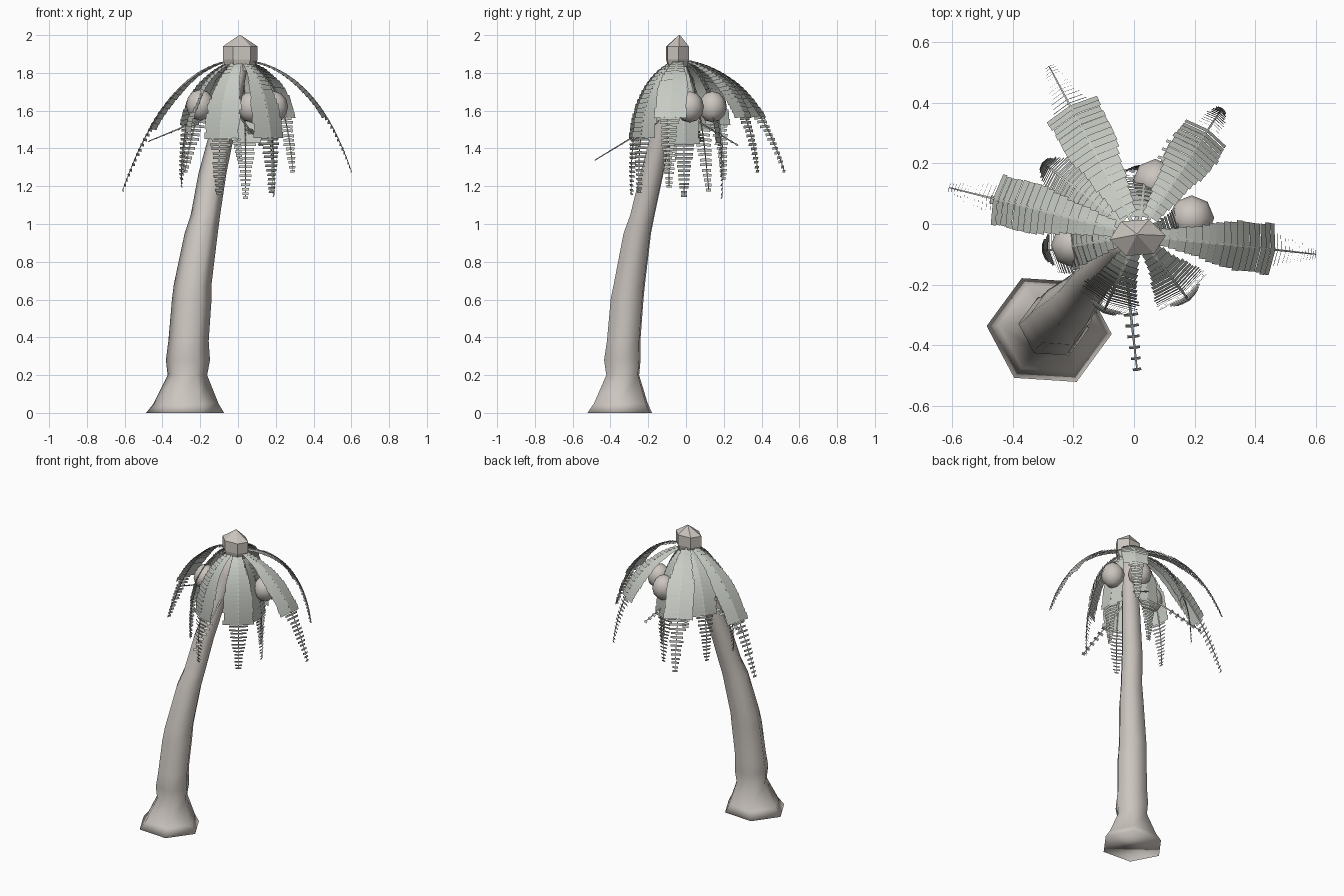
import bpy, bmesh, math, random
from mathutils import Vector

if "Cube" in bpy.data.objects:
    bpy.data.objects.remove(bpy.data.objects["Cube"])

random.seed(4)


def material(name, rgb):
    m = bpy.data.materials.new(name)
    m.diffuse_color = (*rgb, 1)
    m.use_nodes = True
    m.node_tree.nodes["Principled BSDF"].inputs["Base Color"].default_value = m.diffuse_color
    return m


BARK = material("bark", (0.60, 0.56, 0.52))
LEAF = material("leaf", (0.57, 0.60, 0.55))


def finish(name, bm, mat, smooth):
    me = bpy.data.meshes.new(name)
    bm.to_mesh(me)
    bm.free()
    ob = bpy.data.objects.new(name, me)
    bpy.context.collection.objects.link(ob)
    me.materials.append(mat)
    for p in me.polygons:
        p.use_smooth = smooth
    return ob


def tube(bm, rings, sides, phase=0.0):
    """Skin horizontal rings given as (x, y, z, rx, ry)."""
    loops = []
    for x, y, z, rx, ry in rings:
        angles = [phase + math.tau * i / sides for i in range(sides)]
        loops.append([bm.verts.new((x + rx * math.cos(a), y + ry * math.sin(a), z)) for a in angles])
    for a, b in zip(loops, loops[1:]):
        for i in range(sides):
            j = (i + 1) % sides
            bm.faces.new((a[i], a[j], b[j], b[i]))
    bm.faces.new(loops[0][::-1])
    bm.faces.new(loops[-1])


# Leaning six-sided trunk with flared foot
trunk_path = [(-.28, -.35, 0, .207), (-.275, -.345, .05, .172), (-.268, -.335, .2, .105),
              (-.265, -.337, .28, .117), (-.262, -.33, .38, .107), (-.245, -.312, .6, .105),
              (-.24, -.3, .68, .1), (-.195, -.258, .95, .088), (-.172, -.23, 1.05, .078),
              (-.135, -.18, 1.27, .074), (-.08, -.125, 1.5, .066), (-.03, -.075, 1.7, .058),
              (.0, -.05, 1.86, .055)]
bm = bmesh.new()
tube(bm, [(x, y, z, r, r * .92) for x, y, z, r in trunk_path], 6, math.radians(-4))
finish("trunk", bm, BARK, True)

# Faceted bud on top of the trunk
bm = bmesh.new()
tube(bm, [(.01, -.045, 1.81, .065, .05), (.012, -.045, 1.87, .093, .066),
          (.012, -.045, 1.94, .093, .066), (.01, -.035, 2.0, .004, .004)], 6, 0.1)
finish("crown_bud", bm, BARK, False)

# Coconuts under the crown
for i, (x, y, z) in enumerate([(-.2, -.07, 1.63), (.19, .02, 1.62), (.07, .14, 1.62)]):
    bm = bmesh.new()
    bmesh.ops.create_uvsphere(bm, u_segments=8, v_segments=6, radius=.075)
    bmesh.ops.scale(bm, verts=bm.verts, vec=(1, 1, 1.1))
    bmesh.ops.translate(bm, verts=bm.verts, vec=(x, y, z))
    finish(f"coconut_{i + 1}", bm, BARK, True)


def slat(bm, c, along, side, up, half, length):
    """One leaflet strip, gently drooping to both sides of the rib."""
    rows = []
    for k, lift in ((-.5, .004), (.5, -.002)):
        mid = c + along * length * k + up * lift
        edge = -up * half * .18
        rows.append([bm.verts.new(mid + side * half + edge), bm.verts.new(mid),
                     bm.verts.new(mid - side * half + edge)])
    a, b = rows
    for i in (0, 1):
        bm.faces.new((a[i], a[i + 1], b[i + 1], b[i]))


def rib(bm, pts, r0, r1):
    """Thin three-sided stalk through the points."""
    loops = []
    for i, p in enumerate(pts):
        t = (pts[min(i + 1, len(pts) - 1)] - pts[max(i - 1, 0)]).normalized()
        s = t.cross(Vector((0, 0, 1))).normalized()
        u = s.cross(t)
        r = r0 + (r1 - r0) * i / (len(pts) - 1)
        loops.append([bm.verts.new(p + (s * math.cos(a) + u * math.sin(a)) * r)
                      for a in (.5, 2.6, 4.7)])
    for a, b in zip(loops, loops[1:]):
        for i in range(3):
            j = (i + 1) % 3
            bm.faces.new((a[i], a[j], b[j], b[i]))


def frond(name, tip, push, shoulder, width):
    """Arched frond: broad overlapping slats, then a narrow comb-like tip."""
    start, end = Vector((.015, -.035, 1.87)), Vector(tip)
    mid = start.lerp(end, push)
    mid.z = shoulder
    fine = []
    for i in range(201):
        t = i / 200
        fine.append(start * (1 - t) ** 2 + mid * 2 * t * (1 - t) + end * t * t)
    dist = [0]
    for a, b in zip(fine, fine[1:]):
        dist.append(dist[-1] + (b - a).length)

    def at(s):
        i = next((k for k, d in enumerate(dist) if d >= s * dist[-1]), 200)
        return fine[i], (fine[min(i + 1, 200)] - fine[max(i - 1, 0)]).normalized()

    flat = end - start
    side = Vector((-flat.y, flat.x, 0)).normalized()
    bm = bmesh.new()
    rib(bm, [at(i / 14)[0] for i in range(15)], .007, .002)
    wide, comb, split = 17, 13, .62
    for i in range(wide):
        s = .1 + (split - .1) * i / (wide - 1)
        c, along = at(s)
        half = width * min(1, .32 + 2.0 * (s - .08)) * random.uniform(.95, 1.05)
        slat(bm, c, along, side, side.cross(along) * -1, half, dist[-1] * .04)
    for i in range(comb):
        f = i / (comb - 1)
        c, along = at(split + .03 + (.97 - split) * f)
        half = width * (.62 - .44 * f) * random.uniform(.85, 1.1)
        slat(bm, c, along, side, side.cross(along) * -1, half, .013)
    finish(name, bm, LEAF, False)


# Four wide-spreading fronds, then the hanging ones: tip, reach of shoulder, its height, half width
fronds = [((.60, -.10, 1.28), .68, 1.84, .083), ((-.61, .12, 1.18), .62, 1.86, .083),
          ((-.28, .52, 1.28), .68, 1.84, .09), ((.29, .38, 1.28), .85, 1.82, .083),
          ((.18, -.25, 1.17), 1.05, 1.80, .095), ((-.10, -.29, 1.16), 1.05, 1.80, .095),
          ((-.30, -.09, 1.20), 1.02, 1.80, .085), ((-.30, .20, 1.24), .98, 1.80, .085),
          ((.04, .19, 1.14), 1.1, 1.78, .085), ((.19, -.01, 1.15), 1.1, 1.78, .085)]
for n, args in enumerate(fronds):
    frond(f"frond_{n + 1}", *args)

# Thin sprigs poking out below the fronds
for n, (a, b) in enumerate([((-.03, -.12, 1.56), (.01, -.48, 1.34)),
                            ((-.08, .0, 1.60), (-.47, .08, 1.44)),
                            ((.0, .0, 1.58), (.12, .27, 1.42))]):
    a, b = Vector(a), Vector(b)
    bm = bmesh.new()
    rib(bm, [a, a.lerp(b, .5), b], .007, .003)
    d = (b - a).normalized()
    side = Vector((-d.y, d.x, 0)).normalized()
    for k in range(6):
        slat(bm, a.lerp(b, .5 + .1 * k), d, side, side.cross(d) * -1, .024 - .002 * k, .014)
    finish(f"sprig_{n + 1}", bm, LEAF, False)
